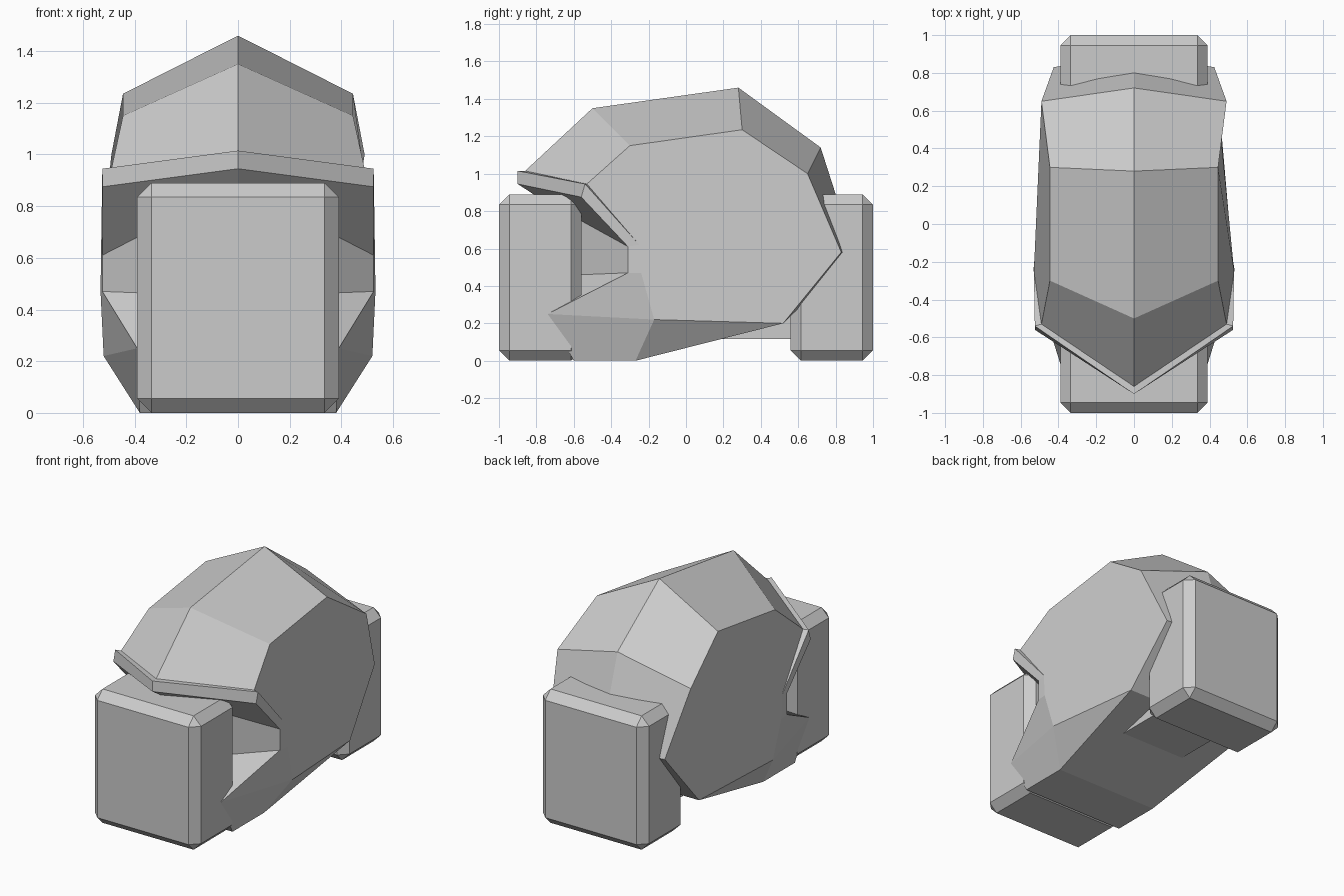
import bpy, bmesh

if "Cube" in bpy.data.objects:
    bpy.data.objects.remove(bpy.data.objects["Cube"])


def box(name, x, y0, y1, z0, z1, bevel=0):
    """Box symmetric in x, with optional flat chamfer."""
    bm = bmesh.new()
    bmesh.ops.create_cube(bm, size=1)
    for v in bm.verts:
        v.co = (v.co.x * 2 * x, (y0 + y1) / 2 + v.co.y * (y1 - y0),
                (z0 + z1) / 2 + v.co.z * (z1 - z0))
    if bevel:
        bmesh.ops.bevel(bm, geom=bm.edges[:], offset=bevel, segments=1,
                        affect='EDGES', profile=0.5)
    me = bpy.data.meshes.new(name)
    bm.to_mesh(me)
    bm.free()
    ob = bpy.data.objects.new(name, me)
    bpy.context.collection.objects.link(ob)
    return ob


# Chamfered blocks front and back, and the small inner strut
box("front_block", 0.39, -1.0, -0.56, 0, 0.89, 0.055)
box("back_block", 0.39, 0.56, 1.0, 0, 0.89, 0.055)
box("inner_strut", 0.24, 0.1, 0.6, 0.115, 0.5)

# Named corner points of the right half of the shell
P = {
    # centre ridge, front brow over the top and round underneath
    "c0": (0, -.86, 1.015), "c1": (0, -.5, 1.35), "c2": (0, .28, 1.46),
    "c3": (0, .72, 1.14), "c4": (0, .9, .58), "c5": (0, .52, .2),
    "c6": (0, -.27, 0), "c7": (0, -.6, 0), "c8": (0, -.8, .25),
    # side edge
    "s0": (.49, -.53, .945), "s1": (.445, -.3, 1.15), "s2": (.445, .3, 1.235),
    "s3": (.49, .65, 1.0), "s4": (.425, .83, .58), "s5": (.46, .52, .2),
    "s6": (.38, -.27, 0), "s7": (.38, -.6, 0), "k": (.39, -.74, .25),
    # rim of the face opening
    "t0": (.52, -.17, .22), "t1": (.532, -.24, .47), "t2": (.53, -.25, .62),
    "r1": (.525, -.31, .47), "r2": (.525, -.31, .61),
    "b1": (.525, -.54, .945), "b2": (.525, -.56, .875),
    "e1": (0, -.9, 1.015), "e2": (0, -.9, .945),
    # recessed face
    "f1": (0, -.8, .88), "f2": (0, -.8, .45),
}
FACES = [
    "c0 c1 s1 s0", "c1 c2 s2 s1", "c2 c3 s3 s2", "c3 c4 s4 s3",
    "c4 c5 s5 s4", "c5 c6 s6 s5", "c6 c7 s7 s6", "c7 c8 k s7",
    "s0 s1 s2 s3 s4 s5 t0 t1 t2", "t0 s5 s6", "t0 s6 s7 k",
    "c0 s0 b1 e1", "e1 b1 b2 e2", "s0 t2 b1", "b1 t2 r2 b2",
    "t2 t1 r1 r2", "t1 t0 k r1", "r1 k c8 f2",
    "r2 r1 f2 f1", "b2 r2 f1 e2",
]

# Faceted shell, mirrored about the centre plane
bm = bmesh.new()
V = {n: bm.verts.new(co) for n, co in P.items()}
for f in FACES:
    bm.faces.new([V[n] for n in f.split()])
bmesh.ops.recalc_face_normals(bm, faces=bm.faces[:])
me = bpy.data.meshes.new("helmet_shell")
bm.to_mesh(me)
bm.free()
shell = bpy.data.objects.new("helmet_shell", me)
bpy.context.collection.objects.link(shell)
mod = shell.modifiers.new("mirror", 'MIRROR')
mod.use_clip = True
